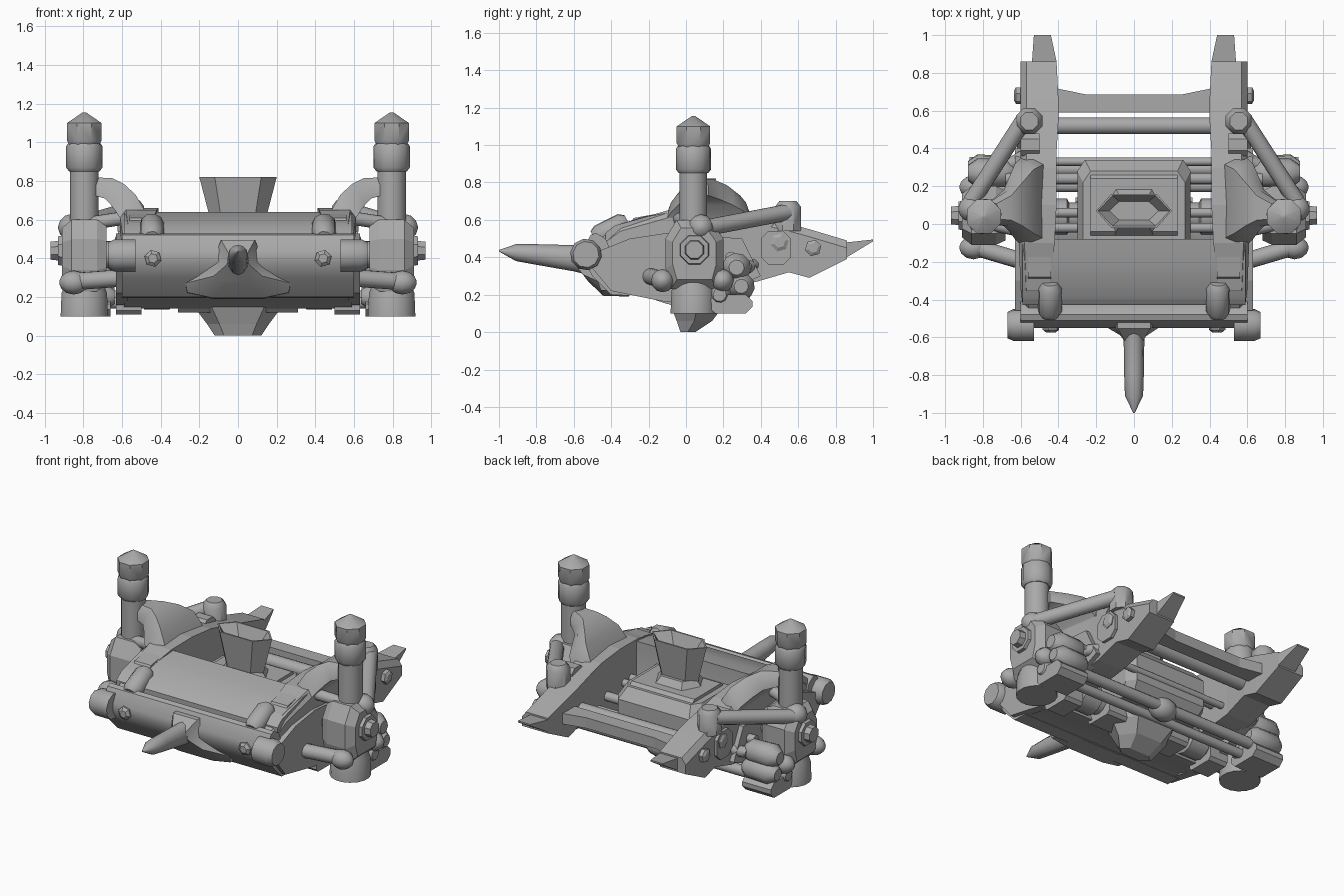
import bpy, bmesh, math
from mathutils import Vector

old = bpy.data.objects.get("Cube")
if old:
    bpy.data.objects.remove(old, do_unlink=True)

grey = bpy.data.materials.new("plain grey")
grey.use_nodes = True
COLOR = (0.4, 0.4, 0.4, 1)
grey.diffuse_color = COLOR
grey.node_tree.nodes["Principled BSDF"].inputs["Base Color"].default_value = COLOR


def loft(name, rings, mirror=False, smooth=False):
    """Skin equal-length rings of points and cap both ends."""
    bm = bmesh.new()
    loops = [[bm.verts.new(p) for p in ring] for ring in rings]
    n = len(loops[0])
    for a, b in zip(loops, loops[1:]):
        for i in range(n):
            j = (i + 1) % n
            bm.faces.new((a[i], a[j], b[j], b[i]))
    bm.faces.new(loops[0][::-1])
    bm.faces.new(loops[-1])
    bmesh.ops.recalc_face_normals(bm, faces=bm.faces)
    mesh = bpy.data.meshes.new(name)
    bm.to_mesh(mesh)
    bm.free()
    mesh.materials.append(grey)
    ob = bpy.data.objects.new(name, mesh)
    bpy.context.collection.objects.link(ob)
    if mirror:
        mod = ob.modifiers.new("Mirror", 'MIRROR')
        mod.use_mirror_merge = False
    if smooth:
        bpy.ops.object.select_all(action='DESELECT')
        ob.select_set(True)
        bpy.context.view_layer.objects.active = ob
        bpy.ops.object.shade_smooth_by_angle(angle=math.radians(40))
    return ob


def lathe(name, base, axis, steps, mirror=False, sides=16):
    """Turn (distance, radius) steps around an axis."""
    base, axis = Vector(base), Vector(axis).normalized()
    u = axis.orthogonal().normalized()
    v = axis.cross(u)
    angles = [math.tau * (i + 0.5) / sides for i in range(sides)]
    rings = [[base + axis * d + (u * math.cos(t) + v * math.sin(t)) * r
              for t in angles] for d, r in steps]
    return loft(name, rings, mirror, sides > 6)


def tube(name, p, q, r, mirror=False, sides=14):
    axis = Vector(q) - Vector(p)
    return lathe(name, p, axis, [(0, r), (axis.length, r)], mirror, sides)


def ball(name, c, r, mirror=False, stretch=1):
    steps = [(-math.cos(t * math.pi / 6) * r * stretch, max(math.sin(t * math.pi / 6) * r, r * 0.1))
             for t in range(7)]
    return lathe(name, c, (1, 0, 0), steps, mirror, 12)


def prism(name, profile, x0, x1, mirror=False, smooth=False):
    """Extrude a y-z outline along x."""
    return loft(name, [[(x, y, z) for y, z in profile] for x in (x0, x1)], mirror, smooth)


def box(name, x, y, z, mirror=False, c=0.02):
    outline = [(y[0] + c, z[0]), (y[1] - c, z[0]), (y[1], z[0] + c), (y[1], z[1] - c),
               (y[1] - c, z[1]), (y[0] + c, z[1]), (y[0], z[1] - c), (y[0], z[0] + c)]
    return prism(name, outline, x[0], x[1], mirror)


def hexagon(cx, cy, z, rx, ry):
    return [(cx + rx * sx, cy + ry * sy, z) for sx, sy in
            [(-1, 0), (-.6, -1), (.6, -1), (1, 0), (.6, 1), (-.6, 1)]]


# Front hood and rounded bumper
prism("hood", [(-.43, .3), (-.43, .53), (-.38, .57), (-.2, .62), (-.08, .64), (-.08, .3),
               (-.02, .14), (-.1, .15), (-.25, .2), (-.38, .2)], -.59, .59, smooth=True)
prism("bumper", [(-.43, .5), (-.48, .53), (-.51, .52), (-.55, .44), (-.55, .38), (-.5, .3),
                 (-.4, .2), (-.3, .195)], -.6, .6, smooth=True)
lathe("bumper_end", (.53, -.535, .415), (1, 0, 0), [(0, .085), (.11, .085), (.14, .07)], True, 10)
lathe("front_bolt", (.44, -.5, .4), (0, -1, 0), [(0, .045), (.06, .045), (.075, .025)], True, 6)
lathe("hood_latch", (.445, -.49, .5), (0, .9, .45),
      [(0, .045), (.03, .063), (.17, .063), (.2, .04)], True, 10)
prism("hood_hinge", [(-.3, .58), (-.28, .61), (-.06, .65), (-.02, .6)], .44, .56, True)

# Flared nose plate and spike
nose = [(-.09, .5), (.09, .5), (.13, .4), (.28, .27), (.27, .22), (.13, .19),
        (-.13, .19), (-.27, .22), (-.28, .27), (-.13, .4)]
loft("nose_plate", [[(x * s, y + (z - .35) * -.35, .34 + (z - .34) * s) for x, z in nose]
                    for y, s in [(-.36, 1), (-.5, .97), (-.58, .45)]], smooth=True)
loft("nose_spike", [[(rx * math.cos(math.tau * i / 12), y, z + rz * math.sin(math.tau * i / 12))
                     for i in range(12)] for y, z, rx, rz in
                    [(-.5, .39, .06, .09), (-.6, .395, .055, .07), (-.8, .415, .052, .055),
                     (-.91, .425, .048, .045), (-1, .435, .004, .004)]], smooth=True)

# Long side arms ending in rear prongs
stations = [(-.5, .46, .58, .34, .47), (-.35, .45, .6, .24, .58), (-.1, .42, .61, .22, .65),
            (.1, .41, .61, .25, .66), (.3, .41, .6, .26, .64), (.38, .41, .6, .27, .62),
            (.55, .4, .6, .32, .58), (.66, .4, .6, .29, .55), (.86, .41, .6, .39, .49)]
loft("side_arm", [[(a, y, b), (c, y, b), (c, y, t - .04), (c - .03, y, t), (a, y, t)]
                  for y, a, c, b, t in stations], True)
loft("rear_prong", [[(a, y, b), (c, y, b), (c, y, t), (a, y, t)] for y, a, c, b, t in
                    [(.72, .41, .56, .34, .48), (.86, .41, .54, .4, .48),
                     (1, .44, .53, .485, .495)]], True)
for y, z, r in [(.5, .48, .05), (.68, .45, .045)]:
    lathe("arm_bolt", (.58, y, z), (1, 0, 0), [(0, r), (.045, r), (.055, r * .6)], True, 6)
lathe("arm_clamp", (.555, .545, .54), (0, 0, 1), [(0, .075), (.13, .075), (.16, .05)], True, 8)
box("arm_side_block", (.56, .62), (.4, .56), (.36, .54), True, .04)
box("arm_top_block", (.5, .6), (.36, .48), (.56, .64), True, .03)
prism("side_skirt", [(-.55, .4), (-.3, .5), (-.1, .53), (.3, .5), (.4, .3), (.1, .17),
                     (-.1, .16), (-.4, .22)], .57, .63, True)

# Crossbars and rods joining the arms
loft("rear_crossbar", [[(x, .59, .4), (x, y, .4), (x, y, .47), (x, .59, .47)] for x, y in
                       [(-.42, .72), (-.25, .685), (.25, .685), (.42, .72)]])
tube("rear_rod", (-.45, .52, .42), (.45, .52, .42), .045)
for y, z, r in [(.33, .35, .022), (.29, .2, .035), (.2, .17, .03), (.24, .4, .03)]:
    tube("cross_rod", (-.68, y, z), (.68, y, z), r)
for y in (-.02, .06):
    tube("inner_rod", (-.5, y, .42), (.5, y, .42), .025)
ball("rod_coupling", (0, .27, .2), .075, stretch=1.3)

# Centre housing and flared funnel
loft("centre_housing", [[(-x, -.09, z), (x, -.09, z), (x, y - .06, z), (x - .04, y, z),
                         (.04 - x, y, z), (-x, y - .06, z)] for x, y, z in
                        [(.28, .28, .2), (.3, .34, .28), (.3, .34, .46), (.27, .28, .53)]])
box("housing_lid", (-.23, .23), (-.06, .26), (.5, .55))
loft("funnel_collar", [hexagon(0, .07, .53, .17, .13), hexagon(0, .07, .59, .13, .08)])
loft("funnel", [hexagon(0, .07, .55, .13, .055), hexagon(0, .07, .82, .2, .09),
                hexagon(0, .07, .82, .19, .08), hexagon(0, .07, .74, .13, .05)])

# Ribbed axle and belly bowl underneath
ribs = []
for i in range(9):
    r = .095 if i % 2 else .075
    ribs += [(i * .14, r), (i * .14 + .13, r)]
lathe("belly_axle", (-.625, .04, .23), (1, 0, 0), ribs, sides=12)
belly = [(.2, .06, .24, .16), (.14, .06, .22, .14), (.06, .045, .16, .095), (0, .01, .12, .04)]
loft("belly_bowl", [hexagon(0, y, z, rx, ry) for z, y, rx, ry in belly])
box("belly_plate", (-.31, .31), (-.06, .14), (.12, .2))
box("belly_foot", (.5, .63), (-.08, .12), (.11, .25), True)

# Curved shoulder fins
fin = [(.46, .6, .6, .59, -.12, .35), (.49, .66, .61, .61, -.1, .34), (.53, .73, .63, .64, -.08, .32),
       (.59, .785, .66, .68, -.04, .25), (.65, .815, .69, .71, -.01, .18),
       (.76, .82, .76, .73, .0, .12)]
fin_rings = []
for xo, zo, xi, zi, a, b in fin:
    rim = (xo * .6 + xi * .4, zo * .6 + zi * .4)
    fin_rings.append([(xo, a + .03, zo), (xo, b - .03, zo), (rim[0], b, rim[1]),
                      (xi, b, zi), (xi, a, zi), (rim[0], a, rim[1])])
loft("shoulder_fin", fin_rings, True, True)

# Upright posts with collars, caps and feet
P = (.795, .04, 0)
lathe("post", P, (0, 0, 1), [(.2, .075), (.9, .075)], True)
lathe("post_collar", P, (0, 0, 1), [(.85, .08), (.87, .095), (.98, .095), (.995, .085)], True, 10)
lathe("post_cap", P, (0, 0, 1), [(.98, .08), (1.01, .097), (1.1, .097), (1.155, .01)], True, 8)
lathe("post_foot", P, (0, 0, 1), [(.1, .125), (.22, .12), (.3, .09)], True)

# Post housings, hubs and bolts
pod = [(-.08, .23), (.17, .23), (.2, .34), (.2, .5), (.13, .6), (-.05, .6), (-.11, .5), (-.11, .34)]
loft("post_housing", [[(x, .045 + (y - .045) * s, .43 + (z - .43) * s) for y, z in pod]
                      for x, s in [(.68, .85), (.73, 1), (.86, 1), (.91, .75)]], True)
lathe("hub", (.88, .045, .44), (1, 0, 0), [(0, .09), (.05, .08), (.05, .055), (.09, .05)], True, 8)
tube("hub_axle", (.55, .045, .42), (.75, .045, .42), .07, True)
ball("upper_joint", (.86, .08, .56), .07, True)
for y in (-.125, .195):
    ball("lower_joint", (.85, y, .275), .062, True, 1.2)
tube("joint_link", (.84, -.12, .275), (.84, .2, .275), .045, True)

# Struts linking housings to the chassis
tube("upper_strut", (.86, .12, .56), (.59, .54, .64), .045, True)
tube("top_brace", (.84, .02, .57), (.58, -.04, .61), .035, True)
tube("front_strut", (.85, -.12, .28), (.58, -.2, .3), .045, True)
tube("lower_strut", (.84, .2, .3), (.58, .36, .36), .035, True)

# Clustered canisters behind each housing
for y, z, r in [(.27, .345, .075), (.295, .245, .07), (.18, .2, .065)]:
    lathe("canister", (.64, y, z), (1, 0, 0),
          [(0, r * .6), (.04, r), (.19, r * 1.05), (.24, r * .55)], True, 10)
box("canister_base", (.66, .87), (.12, .355), (.1, .2), True, .035)
